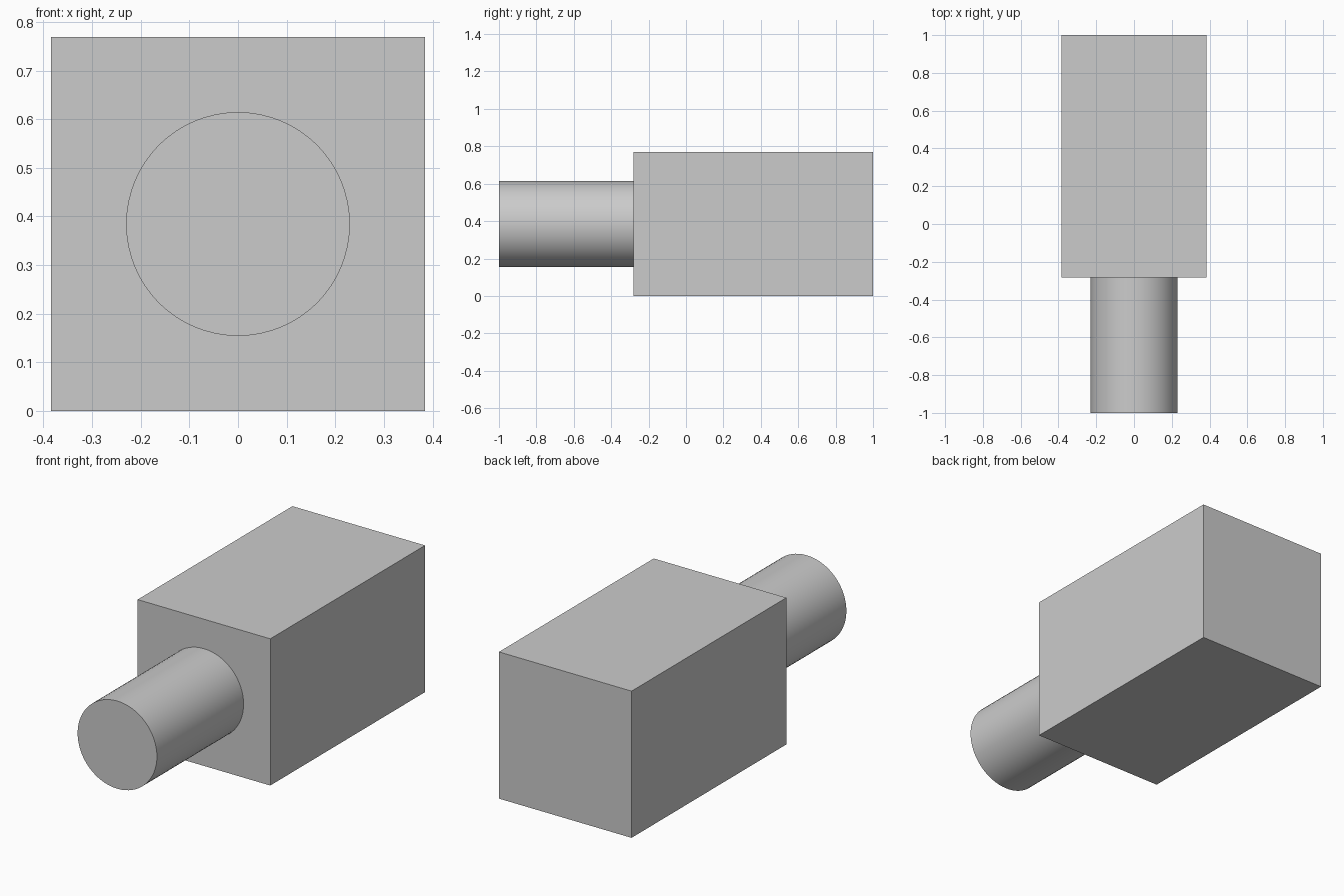
import bpy
import math

cube = bpy.data.objects.get("Cube")
if cube:
    bpy.data.objects.remove(cube, do_unlink=True)

WIDTH = 0.769        # square side of the block
FRONT = -0.282       # front face of the block
RADIUS = 0.23        # shaft radius
MID = WIDTH / 2

grey = bpy.data.materials.new("light_grey")
grey.use_nodes = True
colour = (0.6, 0.6, 0.6, 1)
grey.diffuse_color = colour
grey.node_tree.nodes["Principled BSDF"].inputs["Base Color"].default_value = colour


def finish(name):
    obj = bpy.context.object
    obj.name = obj.data.name = name
    obj.data.materials.append(grey)
    bpy.ops.object.transform_apply(location=False, rotation=True, scale=True)
    return obj


# Rectangular body
bpy.ops.mesh.primitive_cube_add(size=1, location=(0, (1 + FRONT) / 2, MID))
bpy.context.object.scale = (WIDTH, 1 - FRONT, WIDTH)
finish("block_body")

# Round shaft out of the front face
bpy.ops.mesh.primitive_cylinder_add(
    vertices=64, radius=RADIUS, depth=1 + FRONT,
    location=(0, (FRONT - 1) / 2, MID), rotation=(math.pi / 2, 0, 0))
finish("front_shaft")
bpy.ops.object.shade_smooth_by_angle(angle=math.radians(30))
